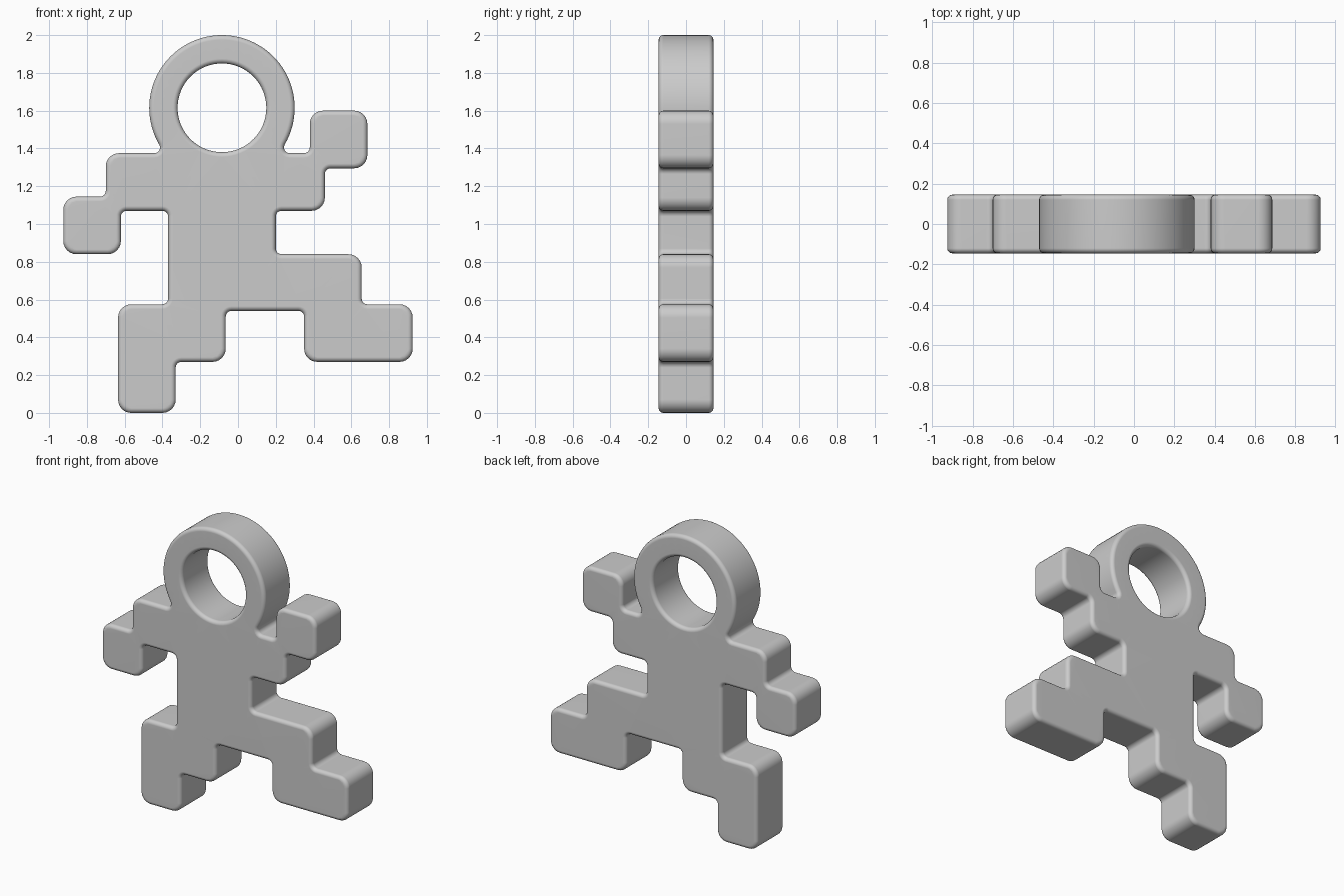
import bpy, bmesh
from math import sin, cos, pi, radians, atan2, sqrt
from mathutils import Vector

if "Cube" in bpy.data.objects:
    bpy.data.objects.remove(bpy.data.objects["Cube"])

HALF_DEPTH, BEVEL, STEPS = 0.145, 0.025, 5
CONVEX_R, CONCAVE_R = 0.07, 0.03
HEAD, HEAD_R, HOLE_R = Vector((-0.085, 1.615)), 0.385, 0.235
SHOULDER_Z = 1.375


def arc(c, r, a0, a1, n, sign=1):
    """Arc samples as (point, normal pointing out of the material)."""
    out = []
    for i in range(n + 1):
        a = a0 + (a1 - a0) * i / n
        d = Vector((cos(a), sin(a)))
        out.append((Vector(c) + d * r, d * sign))
    return out


def rounded(path):
    """Round every inner corner of a right-angled, counter-clockwise path."""
    out = []
    for p, q, s in zip(path, path[1:], path[2:]):
        p, q, s = Vector(p), Vector(q), Vector(s)
        d1, d2 = (q - p).normalized(), (s - q).normalized()
        turn = 1 if d1.x * d2.y - d1.y * d2.x > 0 else -1
        r = CONVEX_R if turn > 0 else CONCAVE_R
        a0 = atan2(-d2.y, -d2.x) if turn < 0 else atan2(-d1.x, d1.y)
        if turn < 0:
            a0 = atan2(d1.x, -d1.y)
        c = q - d1 * r + d2 * r
        out += arc(c, r, a0, a0 + turn * pi / 2, 6, turn)
    return out


# stepped limbs: left arm, left leg, right leg, right arm
body = [(-0.45, 1.375), (-0.70, 1.375), (-0.70, 1.145), (-0.925, 1.145),
        (-0.925, 0.84), (-0.62, 0.84), (-0.62, 1.07), (-0.37, 1.07),
        (-0.37, 0.575), (-0.635, 0.575), (-0.635, 0), (-0.33, 0),
        (-0.33, 0.27), (-0.065, 0.27), (-0.065, 0.54), (0.35, 0.54),
        (0.35, 0.27), (0.925, 0.27), (0.925, 0.575), (0.655, 0.575),
        (0.655, 0.84), (0.20, 0.84), (0.20, 1.07), (0.46, 1.07),
        (0.46, 1.295), (0.685, 1.295), (0.685, 1.60), (0.38, 1.60),
        (0.38, 1.375), (0.28, 1.375)]

# head circle blended into the shoulders by small neck fillets
f = CONCAVE_R
dz = SHOULDER_Z + f - HEAD.y
dx = sqrt((HEAD_R + f) ** 2 - dz ** 2)
neck = atan2(dz, dx)
outline = rounded(body)
outline += arc((HEAD.x + dx, SHOULDER_Z + f), f, 1.5 * pi, pi + neck, 6, -1)
outline += arc(HEAD, HEAD_R, neck, pi - neck, 64)[1:-1]
outline += arc((HEAD.x - dx, SHOULDER_Z + f), f, -neck, -pi / 2, 6, -1)
hole = arc(HEAD, HOLE_R, 0, 2 * pi, 64, -1)[:-1]

# inset and depth of each layer, rounded at front and back
half = [(BEVEL * (1 - sin(t)), HALF_DEPTH - BEVEL * (1 - cos(t)))
        for t in (pi / 2 * i / STEPS for i in range(STEPS + 1))]
layers = [(i, -y) for i, y in half] + [(i, y) for i, y in reversed(half)]

bm = bmesh.new()
caps = ([], [])
for loop in (outline, hole):
    rings = [[bm.verts.new((p.x - n.x * i, y, p.y - n.y * i)) for p, n in loop]
             for i, y in layers]
    count = len(loop)
    for a, b in zip(rings, rings[1:]):
        for k in range(count):
            m = (k + 1) % count
            bm.faces.new((a[k], a[m], b[m], b[k]))
    for cap, ring in zip(caps, (rings[0], rings[-1])):
        cap += [bm.edges.get((ring[k], ring[(k + 1) % count])) for k in range(count)]

# flat front and back faces around the head hole
for cap, y in zip(caps, (-1, 1)):
    bmesh.ops.triangle_fill(bm, edges=cap, use_beauty=True, normal=(0, y, 0))
bmesh.ops.recalc_face_normals(bm, faces=bm.faces)

mesh = bpy.data.meshes.new("running_figure")
bm.to_mesh(mesh)
bm.free()
figure = bpy.data.objects.new("running_figure", mesh)
bpy.context.collection.objects.link(figure)
bpy.context.view_layer.objects.active = figure
figure.select_set(True)
bpy.ops.object.shade_smooth_by_angle(angle=radians(35))
figure.modifiers.new("flat_caps", 'WEIGHTED_NORMAL').keep_sharp = True
